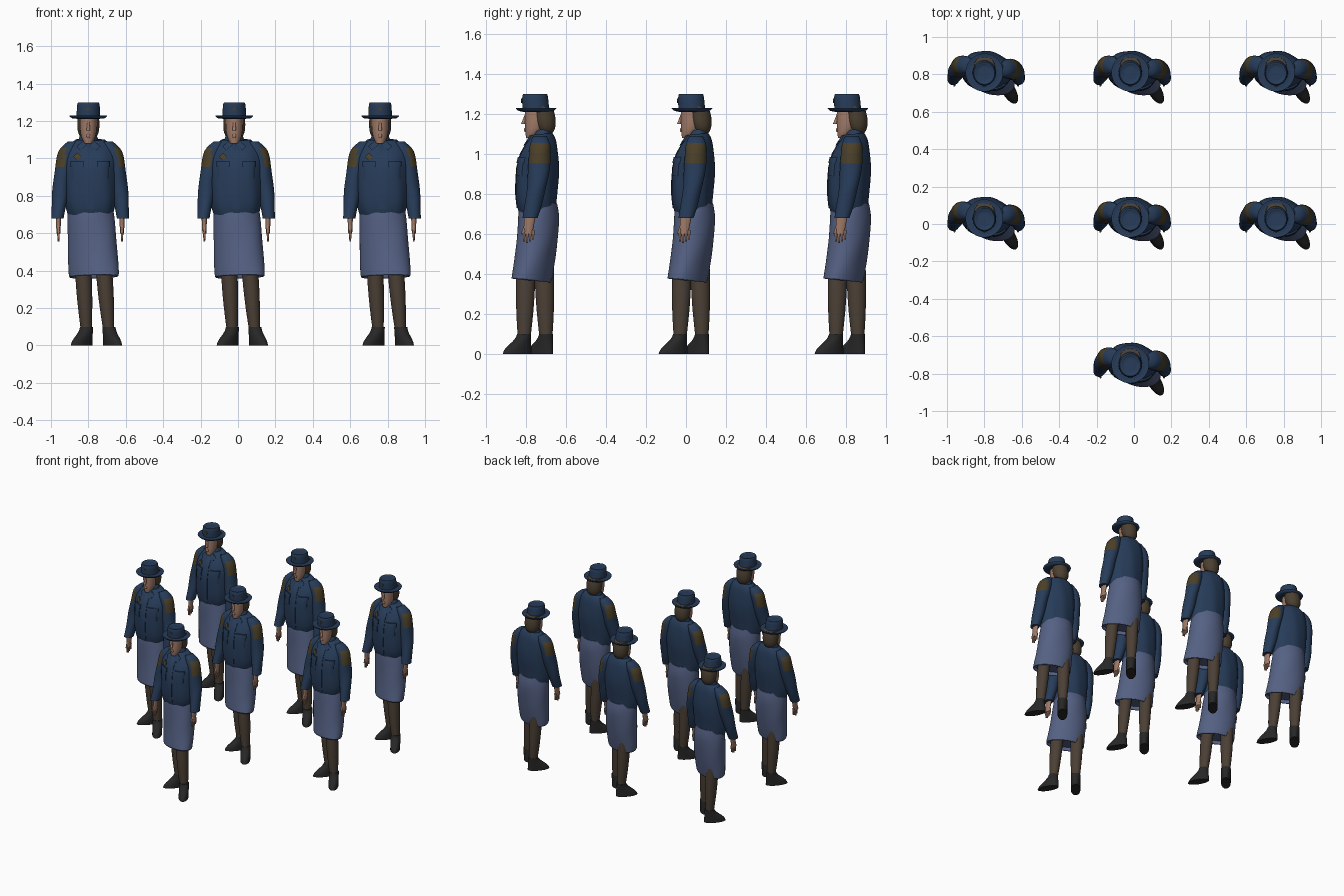
import bpy, bmesh, math
from mathutils import Vector, Matrix
from mathutils.bvhtree import BVHTree

old = bpy.data.objects.get("Cube")
if old:
    bpy.data.objects.remove(old, do_unlink=True)


def material(name, red, green, blue):
    mat = bpy.data.materials.new(name)
    mat.use_nodes = True
    mat.diffuse_color = (red, green, blue, 1)
    shader = mat.node_tree.nodes["Principled BSDF"]
    shader.inputs["Base Color"].default_value = mat.diffuse_color
    return mat


navy = material("navy cloth", .02, .045, .1)
slate = material("slate blue cloth", .09, .12, .23)
stocking = material("brown stocking", .07, .05, .035)
brown = material("dark brown hair", .07, .05, .03)
leather = material("black leather", .02, .02, .02)
skin = material("skin", .36, .2, .14)
bronze = material("bronze badge", .07, .05, .02)

parts = []


def finish(name, bm, *materials, smooth_levels=0):
    bmesh.ops.recalc_face_normals(bm, faces=bm.faces)
    mesh = bpy.data.meshes.new(name)
    bm.to_mesh(mesh)
    bm.free()
    for mat in materials:
        mesh.materials.append(mat)
    mesh.shade_smooth()
    mesh.set_sharp_from_angle(angle=math.radians(60))
    part = bpy.data.objects.new(name, mesh)
    bpy.context.collection.objects.link(part)
    if smooth_levels:
        subdivision = part.modifiers.new("smooth", "SUBSURF")
        subdivision.levels = subdivision.render_levels = smooth_levels
    parts.append(part)
    return part


def loft(name, rings, *materials, sides=20, yaw=0, twist=0, tilt=0, fold=0, waves=5):
    """Skin stacked ellipses, each a centre point with an x and a y radius."""
    bm = bmesh.new()
    crease = bm.edges.layers.float.new("crease_edge")
    loops = []
    for level, (centre, rx, ry) in enumerate(rings):
        turn = Matrix.Rotation(math.radians(yaw + twist * level), 3, "Z")
        loop = []
        for side in range(sides):
            angle = math.tau * side / sides
            swell = 1 + fold * math.sin(waves * angle + level)
            offset = turn @ Vector((rx * math.cos(angle), ry * math.sin(angle), 0)) * swell
            offset.z = tilt * offset.y
            loop.append(bm.verts.new(Vector(centre) + offset))
        loops.append(loop)
    for lower, upper in zip(loops, loops[1:]):
        for side in range(sides):
            bm.faces.new((lower[side - 1], lower[side], upper[side], upper[side - 1]))
    for end in (loops[0], loops[-1]):
        for edge in bm.faces.new(end).edges:
            edge[crease] = 1
    # Only the broad parts with few rings need the finer smoothing
    coarse = sides > 16 and len(rings) < 7
    return finish(name, bm, *materials, smooth_levels=2 if coarse else 1)


def upright(x, rows):
    """Rings on one centre line from rows of height, y and the two radii."""
    return [((x, y, z), rx, ry) for z, y, rx, ry in rows]


def tube(name, mat, start, end, first, last, belly=0, depth=1, sides=12, count=4):
    """Tapered limb that may swell in the middle."""
    rings = []
    for step in range(count + 1):
        t = step / count
        radius = first + (last - first) * t + belly * math.sin(math.pi * t)
        rings.append((Vector(start).lerp(Vector(end), t), radius, radius * depth))
    return loft(name, rings, mat, sides=sides)


def plate(name, target, mat, x, z, width, height, turn=0, thickness=.005):
    """Thin piece, set out in the front plane and laid onto the target."""
    tree = BVHTree.FromObject(target, bpy.context.evaluated_depsgraph_get())
    bm = bmesh.new()
    bmesh.ops.create_grid(bm, x_segments=5, y_segments=5, size=.5)
    place = Matrix.Translation((x, 0, z)) @ Matrix.Rotation(math.radians(turn), 4, "Y")
    for vert in bm.verts:
        vert.co = place @ Vector((vert.co.x * width, 0, vert.co.y * height))
        hit = tree.ray_cast(vert.co - Vector((0, 1, 0)), Vector((0, 1, 0)))[0]
        vert.co.y = (hit.y if hit else 0) - thickness
    back = bmesh.ops.extrude_face_region(bm, geom=bm.faces[:])["geom"]
    for vert in back:
        if isinstance(vert, bmesh.types.BMVert):
            vert.co.y += thickness
    return finish(name, bm, mat)


BODY, HEAD = -.01, -.02      # centre lines in x

# Skirt: full at the seat, swinging forward to a turned-in hem
skirt_rings = []
for step in range(9):
    t = step / 8
    root = math.sqrt(t)
    skirt_rings.append(((BODY + .02 * t, .045 - .04 * t * t, .76 - .395 * t),
                        .115 + .027 * root, .09 + .012 * math.sin(math.pi * root)))
hem, hem_x, hem_y = skirt_rings[-1]
skirt_rings.append((hem, hem_x * .95, hem_y * .95))
skirt_rings.append((Vector(hem) + Vector((0, 0, .03)), hem_x * .9, hem_y * .9))
loft("skirt", skirt_rings, slate, sides=28, yaw=-8, twist=-2, tilt=-.1, fold=.01, waves=4)

# Bloused jacket body
jacket = loft("jacket", upright(BODY, [
    (.7, .04, .12, .09), (.76, .03, .14, .1), (.9, .04, .14, .11),
    (1, .04, .14, .1), (1.07, .06, .12, .07), (1.1, .06, .08, .05)]),
    navy, sides=32, yaw=-8, tilt=.1, fold=.02, waves=8)

# Jacket front
plate("front_placket", jacket, navy, BODY, .9, .04, .34)
plate("chest_badge", jacket, bronze, -.08, 1.01, .03, .03, turn=45, thickness=.009)
for sign, side in ((-1, "right"), (1, "left")):
    pocket = BODY + sign * .07
    plate(side + "_pocket", jacket, navy, pocket, .93, .06, .08)
    plate(side + "_pocket_flap", jacket, navy, pocket, .97, .07, .03, thickness=.009)
    plate(side + "_collar_flap", jacket, navy, HEAD + sign * .035, 1.07, .05, .03,
          turn=sign * 40, thickness=.009)

# Collar and neck
loft("collar", upright(HEAD, [(1.08, .06, .06, .05), (1.13, .06, .045, .045),
                              (1.12, .06, .035, .04)]), navy, tilt=.3)
tube("neck", skin, (HEAD, .05, 1.06), (HEAD, .045, 1.16), .037, .034)

# Arms
for sign, side in ((-1, "right"), (1, "left")):
    # Sleeve: puffed shoulder, bent elbow, gathered cuff
    rings = []
    for step in range(13):
        t = step / 12
        radius = (.052 - .018 * t * t) * min(1, .6 + 4 * t)
        rings.append(((BODY + sign * (.09 + .085 * math.sqrt(t)),
                       .06 - .06 * t * t - sign * .01 * (1 - t), 1.09 - .41 * t),
                      radius, radius * 1.1))
    sleeve = loft(side + "_sleeve", rings, navy, bronze, fold=.04, waves=2)
    for face in sleeve.data.polygons:
        if .94 < face.center.z < 1.06 and face.normal.x * sign > .2:
            face.material_index = 1

    # Hand
    wrist = BODY + sign * .17
    tube(side + "_palm", skin, (wrist, 0, .7), (wrist, -.01, .6), .016, .011, depth=2)
    for finger in range(4):
        y = .015 * finger - .03
        tube(f"{side}_finger_{finger + 1}", skin, (wrist, y, .62),
             (wrist, y, .555 + .008 * abs(finger - 1)), .009, .005, sides=8, count=2)
    tube(side + "_thumb", skin, (wrist, -.015, .66), (wrist, -.04, .6), .01, .006,
         sides=8, count=2)

# Legs and shoes, left one stepping forward
for side, knee, ankle, turn in (("right", (-.05, .07, .45), (-.03, .08, .06), -40),
                                ("left", (.06, -.02, .45), (.09, -.03, .06), 30)):
    tube(side + "_leg", stocking, knee, ankle, .045, .028, belly=.006, depth=1.1, sides=16)
    rings = []
    for step in range(7):
        t = step / 6
        reach = math.cos(t * math.pi / 2) ** 2
        rings.append(((0, -.04 * reach, .1 * t), .036, .035 + .047 * reach))
    shoe = loft(side + "_shoe", rings, leather)
    shoe.location = (ankle[0], ankle[1], 0)
    shoe.rotation_euler.z = math.radians(turn)

# Head and face
loft("head", upright(HEAD, [(1.08, 0, .02, .02), (1.11, .02, .04, .045),
                            (1.17, .03, .047, .056), (1.24, .03, .047, .056)]), skin)
tube("nose", skin, (HEAD, -.02, 1.2), (HEAD, -.035, 1.15), .006, .011, sides=8)
tube("lips", skin, (HEAD, -.02, 1.13), (HEAD, -.02, 1.11), .008, .008, belly=.004, sides=8)

# Bobbed hair
loft("hair", upright(HEAD, [(1.11, .075, .04, .035), (1.14, .075, .06, .055),
                            (1.2, .07, .06, .06), (1.24, .06, .056, .056)]),
     brown, tilt=-.25, fold=.01, waves=10)

# Hat: brim rolled up at the edge, slightly tapered crown
loft("hat_brim", upright(HEAD, [(1.215, .03, .06, .06), (1.21, .03, .09, .09),
                                (1.235, .03, .11, .11), (1.225, .03, .085, .09),
                                (1.23, .03, .06, .06)]), navy)
crown = loft("hat_crown", upright(HEAD, [(1.21, .03, .064, .068), (1.28, .025, .063, .067),
                                         (1.305, .025, .058, .062), (1.295, .025, .04, .045)]),
             navy)
plate("hat_badge", crown, bronze, HEAD, 1.265, .016, .016, turn=45)

# Repeat the figure in formation: two rows of three and one in front
GAP = .78
places = [(column, row) for row in (0, 1) for column in (-1, 0, 1)] + [(0, -1)]
places.remove((0, 0))
for number, (column, row) in enumerate(places, 2):
    for part in parts:
        twin = part.copy()
        twin.name = f"{part.name}_{number}"
        twin.location = part.location + GAP * Vector((column, row, 0))
        bpy.context.collection.objects.link(twin)
